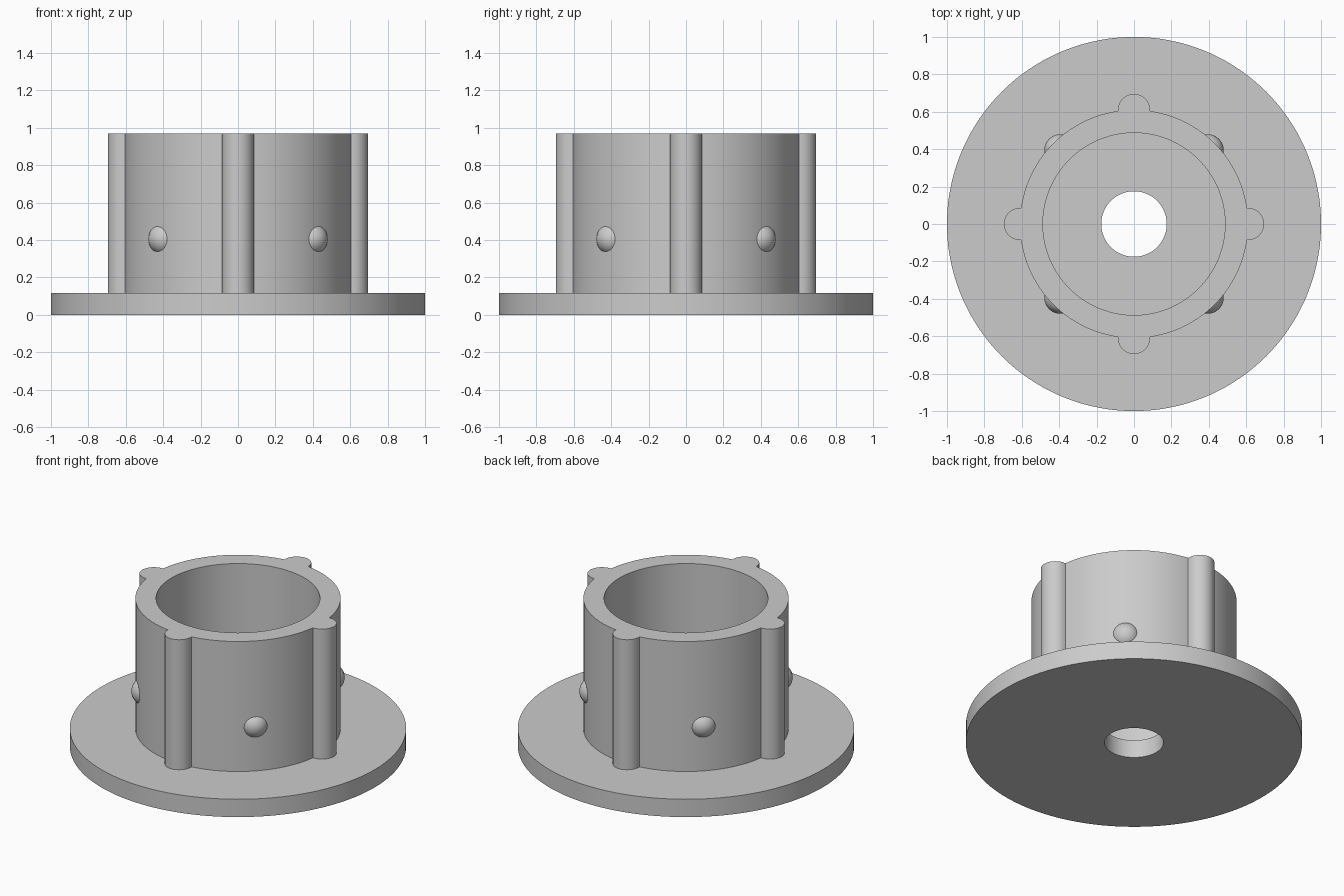
import bpy
import bmesh
from math import sin, cos, pi, acos, atan2, hypot
from mathutils import Matrix, Vector

FLANGE_R, FLANGE_H = 1.0, 0.117
SLEEVE_R, BORE_R, HOLE_R, TOP = 0.61, 0.487, 0.175, 0.97
RIB_R = 0.086
BUMP_R, BUMP_DIST, BUMP_Z = 0.085, 0.558, 0.405

cube = bpy.data.objects.get("Cube")
if cube:
    bpy.data.objects.remove(cube, do_unlink=True)

grey = bpy.data.materials.new("plain grey")
grey.use_nodes = True
grey.diffuse_color = (0.6, 0.6, 0.6, 1)
grey.node_tree.nodes["Principled BSDF"].inputs["Base Color"].default_value = (0.6, 0.6, 0.6, 1)


def finish(name, bm):
    bmesh.ops.recalc_face_normals(bm, faces=bm.faces)
    mesh = bpy.data.meshes.new(name)
    bm.to_mesh(mesh)
    bm.free()
    mesh.materials.append(grey)
    obj = bpy.data.objects.new(name, mesh)
    bpy.context.collection.objects.link(obj)
    bpy.ops.object.select_all(action="DESELECT")
    obj.select_set(True)
    bpy.context.view_layer.objects.active = obj
    bpy.ops.object.shade_smooth_by_angle(angle=pi / 6)
    return obj


def sleeve_outline():
    """Polar points (angle, radius) of a circle with four half-round ribs."""
    end = acos(-RIB_R / (2 * SLEEVE_R))
    half = atan2(RIB_R * sin(end), SLEEVE_R + RIB_R * cos(end))
    points = []
    for quarter in range(4):
        base = quarter * pi / 2
        for i in range(17):
            t = end * (i / 8 - 1)
            x, y = SLEEVE_R + RIB_R * cos(t), RIB_R * sin(t)
            points.append((base + atan2(y, x), hypot(x, y)))
        span = pi / 2 - 2 * half
        points += [(base + half + span * i / 28, SLEEVE_R) for i in range(1, 28)]
    return points


# Flange, ribbed sleeve, bore and centre hole as one closed solid
outline = sleeve_outline()
bm = bmesh.new()
section = [(HOLE_R, 0), (FLANGE_R, 0), (FLANGE_R, FLANGE_H), (None, FLANGE_H),
           (None, TOP), (BORE_R, TOP), (BORE_R, FLANGE_H), (HOLE_R, FLANGE_H)]
rings = [[bm.verts.new(((r or rad) * cos(a), (r or rad) * sin(a), z)) for a, rad in outline]
         for r, z in section]
for k, ring in enumerate(rings):
    after = rings[(k + 1) % len(rings)]
    for i in range(len(ring)):
        bm.faces.new((ring[i - 1], ring[i], after[i], after[i - 1]))
finish("flanged_sleeve", bm)

# Round locking bumps between the ribs, outer halves only
names = ("back_left", "back_right", "front_right", "front_left")
for n, side in enumerate(names):
    a = pi / 4 + n * pi / 2
    out = Vector((cos(a), sin(a), 0))
    centre = out * BUMP_DIST + Vector((0, 0, BUMP_Z))
    bm = bmesh.new()
    bmesh.ops.create_uvsphere(bm, u_segments=32, v_segments=20, radius=BUMP_R,
                              matrix=Matrix.Translation(centre))
    bmesh.ops.bisect_plane(bm, geom=bm.verts[:] + bm.edges[:] + bm.faces[:],
                           plane_co=centre, plane_no=out, clear_inner=True)
    bmesh.ops.holes_fill(bm, edges=[e for e in bm.edges if e.is_boundary])
    finish(side + "_bump", bm)
